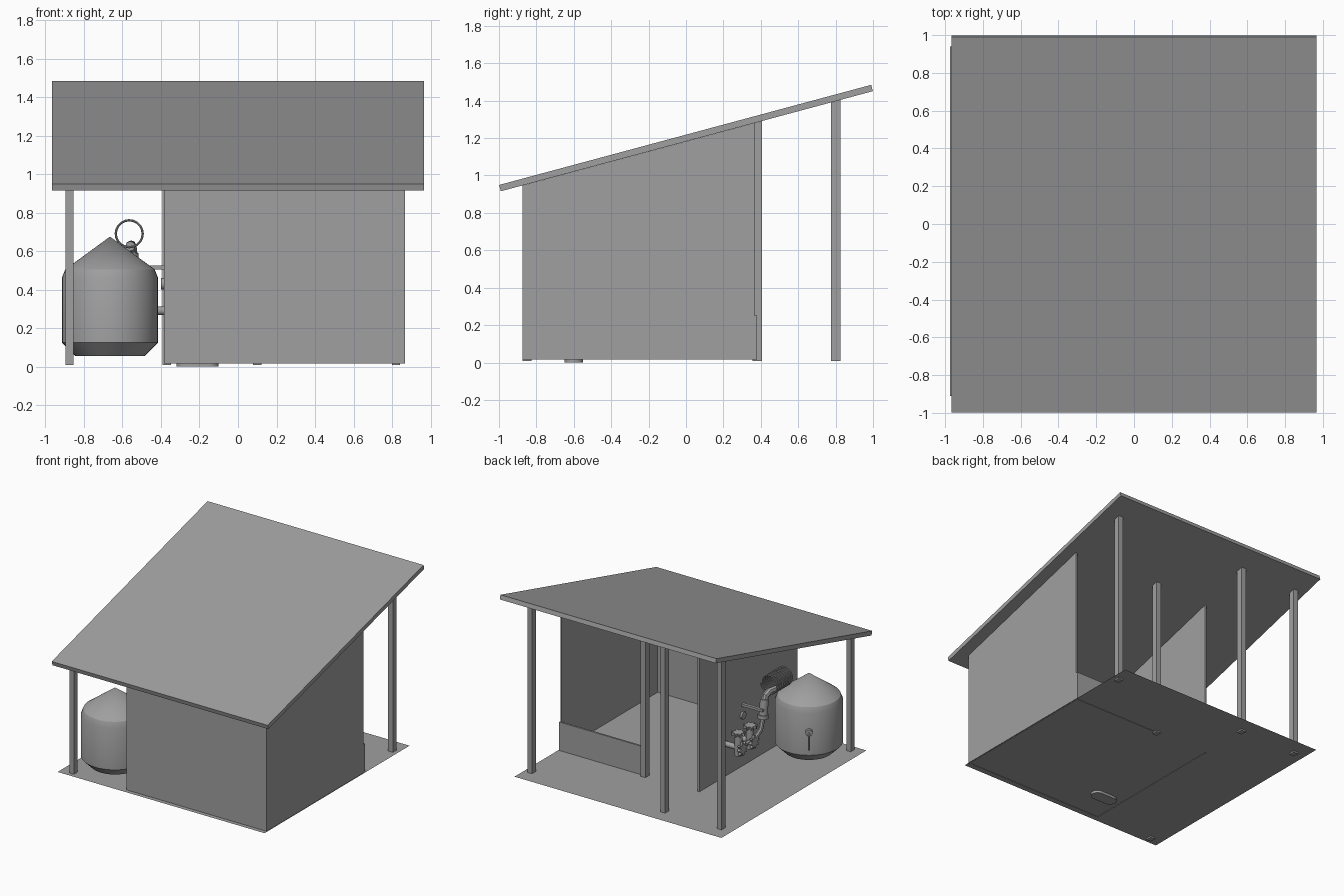
import bpy, bmesh, math
from mathutils import Vector

if "Cube" in bpy.data.objects:
    bpy.data.objects.remove(bpy.data.objects["Cube"])

grey = bpy.data.materials.new("plain_grey")
grey.diffuse_color = (0.35, 0.35, 0.35, 1)
grey.use_nodes = True
grey.node_tree.nodes["Principled BSDF"].inputs["Base Color"].default_value = grey.diffuse_color
SLOPE = 0.269


def under_roof(y):
    return 0.915 + SLOPE * (y + 0.991)


def make(name, bm, smooth=False):
    bmesh.ops.recalc_face_normals(bm, faces=bm.faces)
    me = bpy.data.meshes.new(name)
    bm.to_mesh(me)
    bm.free()
    me.materials.append(grey)
    ob = bpy.data.objects.new(name, me)
    bpy.context.collection.objects.link(ob)
    if smooth:
        bpy.ops.object.select_all(action='DESELECT')
        bpy.context.view_layer.objects.active = ob
        ob.select_set(True)
        bpy.ops.object.shade_smooth_by_angle(angle=math.radians(30))
    return ob


def slab(name, x0, x1, y0, y1, z0, z1=None):
    """Upright block; without z1 its top follows the roof underside."""
    bm = bmesh.new()
    bmesh.ops.create_cube(bm, size=1)
    for v in bm.verts:
        y = y1 if v.co.y > 0 else y0
        top = under_roof(y) if z1 is None else z1
        v.co = (x1 if v.co.x > 0 else x0, y, top if v.co.z > 0 else z0)
    return make(name, bm)


def prism(name, outline, depth, axis, centre):
    """Flat outline extruded along an axis, centred on a point."""
    bm = bmesh.new()
    f = bm.faces.new([bm.verts.new((x, y, -depth / 2)) for x, y in outline])
    ext = bmesh.ops.extrude_face_region(bm, geom=[f])['geom']
    bmesh.ops.translate(bm, vec=(0, 0, depth),
                        verts=[g for g in ext if isinstance(g, bmesh.types.BMVert)])
    rot = Vector(axis).to_track_quat('Z', 'Y')
    for v in bm.verts:
        v.co = rot @ v.co + Vector(centre)
    return make(name, bm, True)


def circle(r, n=20):
    return [(r * math.cos(i * math.tau / n), r * math.sin(i * math.tau / n)) for i in range(n)]


def rod(name, a, b, r):
    a, b = Vector(a), Vector(b)
    return prism(name, circle(r), (b - a).length, b - a, (a + b) / 2)


def tube(name, points, r):
    """Round tube swept along points, converted to a mesh."""
    cu = bpy.data.curves.new(name, 'CURVE')
    cu.dimensions = '3D'
    cu.bevel_depth, cu.bevel_resolution, cu.use_fill_caps = r, 2, True
    sp = cu.splines.new('POLY')
    sp.points.add(len(points) - 1)
    for p, co in zip(sp.points, points):
        p.co = (*co, 1)
    tmp = bpy.data.objects.new(name + "_path", cu)
    bpy.context.collection.objects.link(tmp)
    bpy.context.view_layer.update()
    me = bpy.data.meshes.new_from_object(tmp.evaluated_get(bpy.context.evaluated_depsgraph_get()))
    bpy.data.objects.remove(tmp)
    bm = bmesh.new()
    bm.from_mesh(me)
    return make(name, bm, True)


# Sloped roof sheet
bm = bmesh.new()
bmesh.ops.create_cube(bm, size=1)
ang = math.atan(SLOPE)
for v in bm.verts:
    x, y, z = v.co.x * 1.93, v.co.y * 2.06, v.co.z * 0.035
    v.co = (x, y * math.cos(ang) - z * math.sin(ang), 1.2 + y * math.sin(ang) + z * math.cos(ang))
make("roof", bm)

# Ground sheet
bm = bmesh.new()
bm.faces.new([bm.verts.new(c) for c in
              ((-0.975, -0.91, 0.02), (0.875, -0.91, 0.02), (0.875, 0.94, 0.02), (-0.975, 0.94, 0.02))])
make("floor", bm)

# Room walls
slab("front_wall", -0.37, 0.855, -0.875, -0.86, 0.017)
slab("left_wall", -0.385, -0.37, -0.875, 0.38, 0.017)
slab("right_wall", 0.855, 0.868, -0.875, 0.365, 0.017)
slab("low_back_wall", 0.1, 0.868, 0.365, 0.38, 0.017, 0.25)

# Posts
for i, (x, y) in enumerate(((-0.875, -0.85), (-0.875, 0.8), (-0.37, 0.8), (0.82, 0.8), (0.1, 0.38))):
    h = 0.021 if i else 0.02
    slab(f"post_{i + 1}", x - h, x + h, y - 0.025, y + 0.025, 0.008)

# Drain pan under the room floor
oval = [(s * 0.06 + 0.05 * math.cos(a), 0.05 * math.sin(a))
        for s, start in ((1, -90), (-1, 90))
        for a in (math.radians(start + 15 * k) for k in range(13))]
prism("drain_pan", oval, 0.022, (0, 0, 1), (-0.21, -0.6, 0.011))

# Water tank, a turned profile with conical lid
TX, TY = -0.665, -0.62
bm = bmesh.new()
rings, N = [], 40
for r, z in ((0.18, 0.055), (0.25, 0.125), (0.25, 0.46), (0.232, 0.505)):
    rings.append([bm.verts.new((TX + x, TY + y, z)) for x, y in circle(r, N)])
for a, b in zip(rings, rings[1:]):
    for i in range(N):
        j = (i + 1) % N
        bm.faces.new((a[i], a[j], b[j], b[i]))
apex = bm.verts.new((TX, TY, 0.675))
for i in range(N):
    bm.faces.new((rings[-1][i], rings[-1][(i + 1) % N], apex))
bm.faces.new(rings[0][::-1])
make("tank", bm, True)

# Tank tap with down spout
d = Vector((-0.575, 0.82, 0))
c = Vector((TX, TY, 0.315))
rod("tap_disc", c + d * 0.245, c + d * 0.275, 0.026)
tube("tap_spout", [c + d * 0.27, c + d * 0.285 + Vector((0, 0, -0.02)),
                   c + d * 0.285 + Vector((0, 0, -0.13))], 0.009)

# Coiled hose
turns, steps = 9, 20
tube("coil", [(-0.565 + 0.07 * math.cos(k * math.tau / steps), -0.46 + 0.21 * k / (turns * steps),
               0.69 + 0.07 * math.sin(k * math.tau / steps)) for k in range(turns * steps + 1)], 0.006)

# Down pipe with elbow and collars
tube("elbow", [(-0.56, -0.34, 0.625), (-0.555, -0.27, 0.63), (-0.55, -0.23, 0.61), (-0.55, -0.215, 0.57)], 0.026)
rod("down_pipe", (-0.55, -0.215, 0.59), (-0.55, -0.2, 0.45), 0.032)
rod("pipe_collar", (-0.55, -0.2, 0.47), (-0.55, -0.198, 0.44), 0.04)
tube("lower_pipe", [(-0.55, -0.2, 0.45), (-0.55, -0.17, 0.36), (-0.54, -0.12, 0.31), (-0.52, -0.06, 0.29),
                    (-0.51, 0.06, 0.29)], 0.018)

# Wall bracket and round plate
slab("bracket_arm", -0.57, -0.38, -0.185, -0.16, 0.505, 0.525)
rod("wall_plate", (-0.4, -0.17, 0.43), (-0.385, -0.17, 0.43), 0.03)

# Valves with lobed hand wheels
cog = []
for i in range(32):
    r = 0.045 + 0.009 * math.copysign(1, math.sin(i * math.tau / 4 + 0.4))
    cog.append((r * math.cos(i * math.tau / 32), r * math.sin(i * math.tau / 32)))
for i, y in enumerate((-0.09, 0.06)):
    rod(f"valve_pipe_{i + 1}", (-0.38, y, 0.29), (-0.53, y, 0.29), 0.022)
    rod(f"valve_body_{i + 1}", (-0.51, y, 0.23), (-0.51, y, 0.4), 0.03)
    prism(f"top_wheel_{i + 1}", cog, 0.022, (0, 0, 1), (-0.51, y, 0.405))
    prism(f"side_wheel_{i + 1}", cog, 0.022, (-1, 0, 0), (-0.545, y, 0.29))
